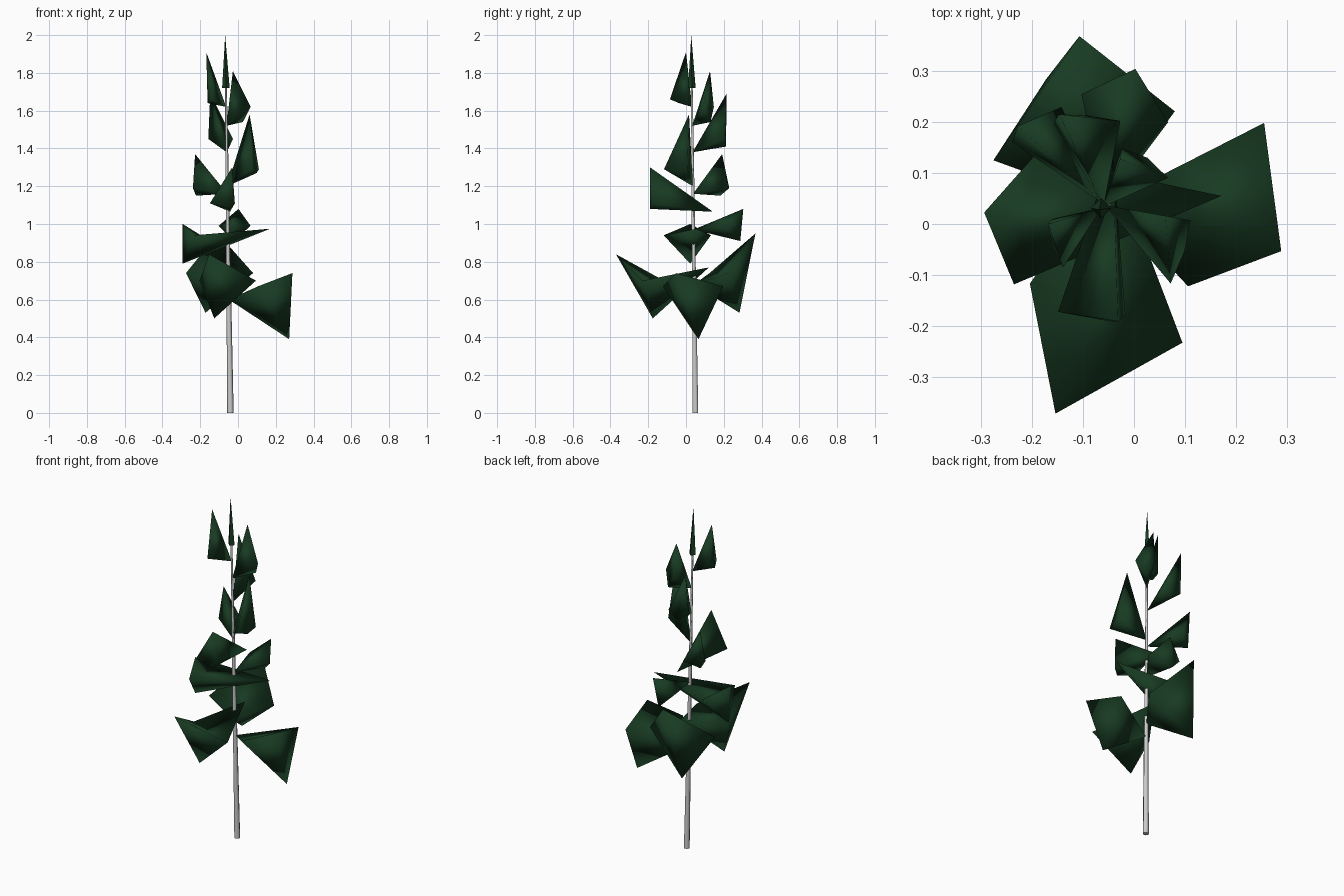
import bpy, bmesh, math
from mathutils import Vector

if "Cube" in bpy.data.objects:
    bpy.data.objects.remove(bpy.data.objects["Cube"])

green = bpy.data.materials.new("needle_green")
green.diffuse_color = (0.009, 0.043, 0.016, 1)
green.use_nodes = True
green.node_tree.nodes["Principled BSDF"].inputs["Base Color"].default_value = green.diffuse_color


def axis(z):
    # centre line of the slightly leaning trunk
    return Vector((-0.04 - 0.014 * z, 0.05 - 0.011 * z, z))


def finish(name, bm, mat=None, angle=180):
    bmesh.ops.recalc_face_normals(bm, faces=bm.faces)
    me = bpy.data.meshes.new(name)
    bm.to_mesh(me)
    bm.free()
    ob = bpy.data.objects.new(name, me)
    bpy.context.collection.objects.link(ob)
    if mat:
        me.materials.append(mat)
    bpy.ops.object.select_all(action='DESELECT')
    ob.select_set(True)
    bpy.context.view_layer.objects.active = ob
    bpy.ops.object.shade_smooth_by_angle(angle=math.radians(angle))
    return ob


def taper(name, z0, z1, r0, r1, sides, mat=None):
    # tapered prism along the trunk axis, pointed when r1 is zero
    bm = bmesh.new()
    rings = []
    for z, r in ((z0, r0), (z1, r1)):
        rings.append([bm.verts.new(axis(z) + Vector((r * math.cos(a), r * math.sin(a), 0)))
                      for a in (math.tau * i / sides for i in range(sides))])
    for i in range(sides):
        j = (i + 1) % sides
        bm.faces.new((rings[0][i], rings[0][j], rings[1][j], rings[1][i]))
    bm.faces.new(rings[0])
    bm.faces.new(rings[1])
    bmesh.ops.remove_doubles(bm, verts=bm.verts, dist=1e-5)
    return finish(name, bm, mat, 65)


def bough(name, valley, z, az, spread, lean, r_tip, r_left, r_right, z_tip, z_side, z_low,
          low_lean, r_low, overshoot=0):
    # pyramid growing from the trunk to a four-cornered outer end;
    # overshoot pushes the root through to the far side of the trunk
    bm = bmesh.new()
    base = axis(z)

    def corner(deg, r, h):
        a = math.radians(deg)
        return bm.verts.new((base.x + r * math.cos(a), base.y + r * math.sin(a), h))

    root = corner(az, -overshoot, z)
    tip = corner(az + lean, r_tip, z_tip)
    left = corner(az + spread, r_left, z_side)
    low = corner(az + low_lean, r_low, z_low)
    right = corner(az - spread, r_right, z_side)
    # top folds along the side corners (valley) or along root to tip (ridge)
    if valley:
        top = [(root, left, right), (tip, right, left)]
    else:
        top = [(root, tip, left), (root, right, tip)]
    for f in top + [(root, left, low), (root, low, right), (tip, left, low), (tip, low, right)]:
        bm.faces.new(f)
    finish(name, bm, green)


# trunk and pointed crown
taper("trunk", 0, 1.75, 0.017, 0.005, 6)
taper("crown", 1.72, 2.0, 0.02, 0, 4, green)

# boughs: root height, direction, spread, tip lean, three radii,
# three heights, then lean and radius of the low corner, overshoot
boughs = [
    (0.60, -10, 37, -6, 0.35, 0.34, 0.226, 0.74, 0.67, 0.39, 14, 0.32),
    (0.77, -98, 36, -6, 0.425, 0.31, 0.22, 0.84, 0.70, 0.50, -11, 0.23, 0.08),
    (0.68, 107, 53, -7, 0.33, 0.24, 0.22, 0.95, 0.74, 0.53, 10, 0.27),
    (0.975, 184, 37, 0, 0.24, 0.24, 0.17, 1.00, 0.94, 0.79, 0, 0.24, 0.225),
    (0.97, 78, 25, 0, 0.27, 0.22, 0.20, 1.08, 0.99, 0.91, 5, 0.25),
    (1.065, -97, 17, 13, 0.23, 0.22, 0.23, 1.30, 1.11, 1.08, 10, 0.23, 0.105),
    (1.16, 130, 16, 8, 0.23, 0.22, 0.21, 1.37, 1.19, 1.15, 9, 0.22),
    (1.38, 100, 21, 16, 0.20, 0.19, 0.17, 1.69, 1.45, 1.41, 0, 0.18),
    (1.20, -30, 20, 20, 0.12, 0.17, 0.20, 1.58, 1.29, 1.27, 0, 0.18),
    (1.52, 48, 24, 22, 0.10, 0.12, 0.14, 1.81, 1.62, 1.54, 0, 0.13),
    (1.62, 215, 22, -18, 0.11, 0.14, 0.10, 1.91, 1.66, 1.64, 0, 0.12),
]
for i, b in enumerate(boughs):
    bough(f"bough_{i + 1}", i < 4, *b)
